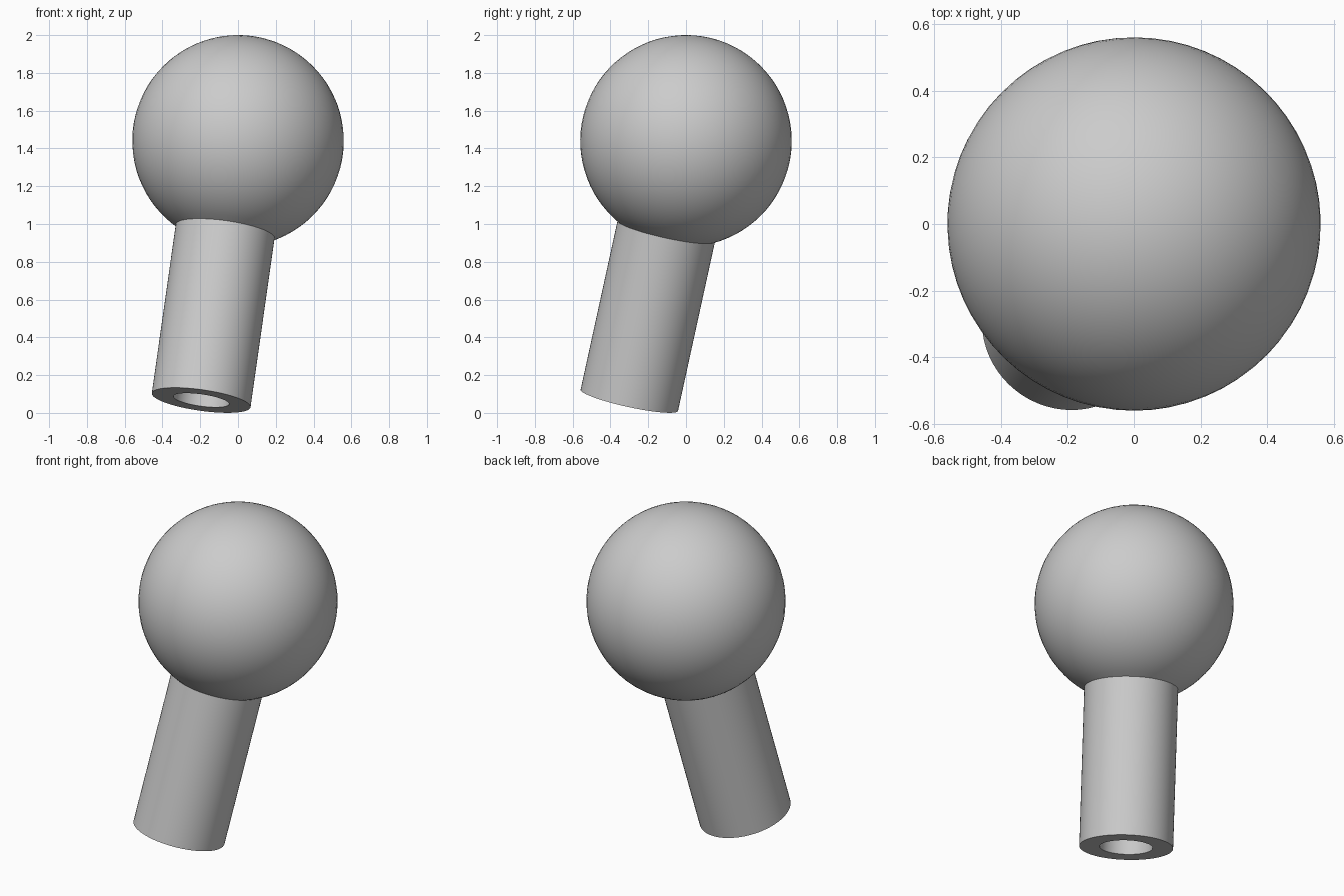
import bpy, bmesh, math
from mathutils import Vector

default = bpy.data.objects.get("Cube")
if default:
    bpy.data.objects.remove(default)

BALL_R, STEM_R, BORE_R = 0.56, 0.264, 0.149
CENTRE = Vector((0, 0, 1.44))
FOOT = Vector((-0.195, -0.30, 0.067))
AXIS = CENTRE - FOOT
LENGTH = AXIS.length
BORE_DEPTH = 0.9
SEGMENTS = 64

grey = bpy.data.materials.new("light grey")
grey.use_nodes = True
colour = (0.6, 0.6, 0.6, 1)
grey.diffuse_color = colour
grey.node_tree.nodes["Principled BSDF"].inputs["Base Color"].default_value = colour

# Half profile: blind bore, flat end, stem, then the ball up to its pole
profile = [(0, BORE_DEPTH - LENGTH), (BORE_R, BORE_DEPTH - LENGTH),
           (BORE_R, -LENGTH), (STEM_R, -LENGTH)]
start = math.asin(STEM_R / BALL_R)
steps = 36
for i in range(steps + 1):
    a = start + (math.pi - start) * i / steps
    profile.append((BALL_R * math.sin(a), -BALL_R * math.cos(a)))

# Revolve the profile into one solid knob
bm = bmesh.new()
verts = [bm.verts.new((r, 0, z)) for r, z in profile]
edges = [bm.edges.new(pair) for pair in zip(verts, verts[1:])]
bmesh.ops.spin(bm, geom=verts + edges, cent=(0, 0, 0), axis=(0, 0, 1),
               angle=math.tau, steps=SEGMENTS)
bmesh.ops.remove_doubles(bm, verts=bm.verts, dist=0.0005)
bmesh.ops.recalc_face_normals(bm, faces=bm.faces)
mesh = bpy.data.meshes.new("ball_knob")
bm.to_mesh(mesh)
bm.free()
mesh.materials.append(grey)

# Lean the stem along its axis
knob = bpy.data.objects.new("ball_knob", mesh)
bpy.context.collection.objects.link(knob)
knob.location = CENTRE
knob.rotation_euler = AXIS.to_track_quat("Z", "Y").to_euler()

bpy.ops.object.select_all(action="DESELECT")
bpy.context.view_layer.objects.active = knob
knob.select_set(True)
bpy.ops.object.shade_smooth_by_angle(angle=math.radians(30))
